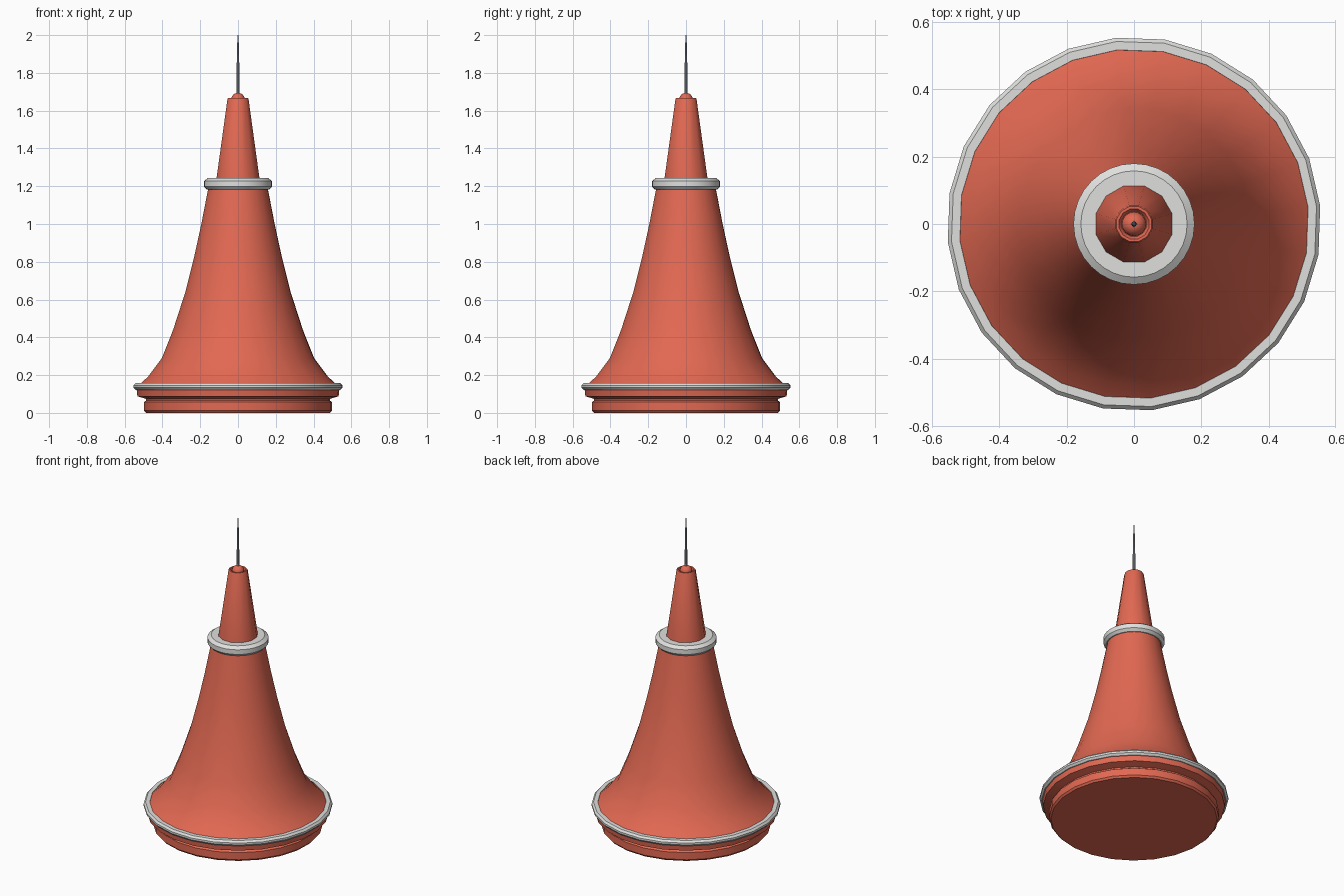
import bpy, math

cube = bpy.data.objects.get("Cube")
if cube:
    bpy.data.objects.remove(cube, do_unlink=True)


def material(name, rgb):
    m = bpy.data.materials.new(name)
    m.use_nodes = True
    m.diffuse_color = (*rgb, 1)
    m.node_tree.nodes["Principled BSDF"].inputs["Base Color"].default_value = (*rgb, 1)
    return m


red = material("warm red", (0.76, 0.14, 0.085))
grey = material("light grey", (0.74, 0.74, 0.73))
steel = material("steel grey", (0.32, 0.34, 0.36))


def lathe(name, profile, sides, mat, turn=0, ring=False, angle=35):
    """Spin (radius, height) points about z; a ring joins its last point to its first."""
    verts, faces = [], []
    for r, z in profile:
        for i in range(sides):
            a = math.radians(turn) + math.tau * i / sides
            verts.append((r * math.cos(a), r * math.sin(a), z))
    n = len(profile)
    for k in range(n if ring else n - 1):
        lo, hi = k * sides, (k + 1) % n * sides
        for i in range(sides):
            j = (i + 1) % sides
            faces.append((lo + i, lo + j, hi + j, hi + i))
    if not ring:
        faces.append(tuple(reversed(range(sides))))
        faces.append(tuple(range((n - 1) * sides, n * sides)))
    mesh = bpy.data.meshes.new(name)
    mesh.from_pydata(verts, [], faces)
    mesh.materials.append(mat)
    ob = bpy.data.objects.new(name, mesh)
    bpy.context.collection.objects.link(ob)
    bpy.ops.object.select_all(action="DESELECT")
    ob.select_set(True)
    bpy.context.view_layer.objects.active = ob
    bpy.ops.object.shade_smooth_by_angle(angle=math.radians(angle))
    return ob


# Stepped foot with a groove under the flange
lathe("base", [(0.49, 0), (0.5, 0.012), (0.5, 0.058), (0.488, 0.066),
               (0.488, 0.074), (0.535, 0.088), (0.54, 0.13)], 24, red, 5.5)

# Flared bell
lathe("bell_body", [(0.525, 0.13), (0.525, 0.15), (0.48, 0.19), (0.405, 0.29),
                    (0.345, 0.44), (0.28, 0.64), (0.23, 0.84), (0.195, 1.0),
                    (0.158, 1.19)], 24, red, 5.5)

# Trim around the wide edge
lathe("lower_rim", [(0.515, 0.122), (0.545, 0.122), (0.556, 0.134),
                    (0.556, 0.146), (0.545, 0.158), (0.52, 0.158)],
      24, grey, 5.5, ring=True)

# Collar at the neck
lathe("neck_collar", [(0.1, 1.182), (0.165, 1.182), (0.18, 1.198),
                      (0.18, 1.228), (0.158, 1.244), (0.1, 1.244)],
      32, grey, ring=True)

# Tapered spire with a dished top
lathe("spire", [(0.122, 1.2), (0.118, 1.24), (0.058, 1.66), (0.054, 1.668),
                (0.046, 1.668), (0.038, 1.655)], 12, red, 15)

# Finial knob, rounded as a half circle
knob = [(0.036 * math.cos(t * math.pi / 12), 1.66 + 0.034 * math.sin(t * math.pi / 12))
        for t in range(6)]
lathe("finial_knob", knob, 16, red)

# Needle
lathe("needle", [(0.009, 1.66), (0.007, 1.84), (0.003, 2.0)], 8, steel)
